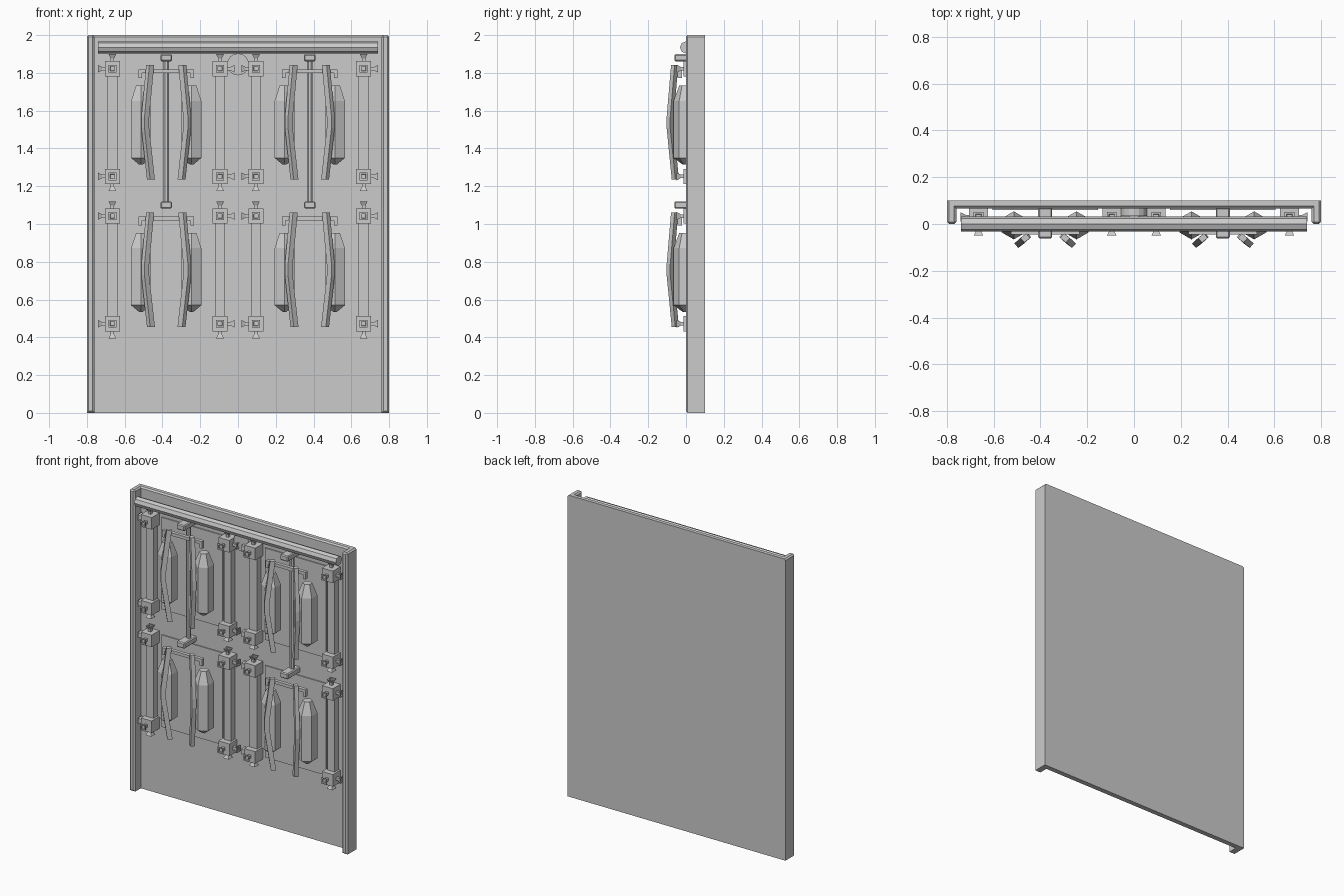
import bpy, bmesh, math
from mathutils import Vector

if "Cube" in bpy.data.objects:
    bpy.data.objects.remove(bpy.data.objects["Cube"])

PANEL = 0.067  # y of the recessed panel face


def finish(name, bm):
    bmesh.ops.recalc_face_normals(bm, faces=bm.faces)
    me = bpy.data.meshes.new(name)
    bm.to_mesh(me)
    bm.free()
    ob = bpy.data.objects.new(name, me)
    bpy.context.collection.objects.link(ob)
    return ob


def loft(bm, rings):
    """Skin a list of equal-length point rings and cap both ends."""
    vs = [[bm.verts.new(p) for p in r] for r in rings]
    n = len(vs[0])
    for a, b in zip(vs, vs[1:]):
        for i in range(n):
            bm.faces.new((a[i], a[(i + 1) % n], b[(i + 1) % n], b[i]))
    bm.faces.new(vs[0])
    bm.faces.new(vs[-1])


def box(bm, x0, x1, y0, y1, z0, z1):
    loft(bm, [[(x0, y0, z), (x1, y0, z), (x1, y1, z), (x0, y1, z)] for z in (z0, z1)])


def bevel(bm, w, keep=lambda e: True):
    bmesh.ops.bevel(bm, geom=[e for e in bm.edges if keep(e)], offset=w,
                    segments=1, affect='EDGES', profile=0.5)


def ring(c, axis, r, n, turn=0.0):
    """Polygon of n points around c, facing along axis."""
    axis = Vector(axis)
    u = Vector((1, 0, 0)) if abs(axis.x) < 0.5 else Vector((0, 1, 0))
    v = axis.cross(u)
    return [Vector(c) + r * (math.cos(a) * u + math.sin(a) * v)
            for a in (turn + i * math.tau / n for i in range(n))]


def prism(bm, c, axis, stations, n, turn=0.0):
    """stations: (distance along axis, radius)."""
    loft(bm, [ring(Vector(c) + Vector(axis) * d, axis, r, n, turn) for d, r in stations])


# U-shaped back panel with side flanges, bevelled except along the back
bm = bmesh.new()
prof = [(-.8, .1), (-.8, 0), (-.76, 0), (-.76, PANEL), (.76, PANEL), (.76, 0), (.8, 0), (.8, .1)]
loft(bm, [[(x, y, z) for x, y in prof] for z in (0, 2)])
bmesh.ops.recalc_face_normals(bm, faces=bm.faces)
bevel(bm, .009, lambda e: all(v.co.y < .05 for v in e.verts) or
      (all(v.co.z > 1.9 for v in e.verts) and any(v.co.y < .08 for v in e.verts)))
finish("back_panel", bm)

# Tube across the top
bm = bmesh.new()
prism(bm, (-.74, 0, 1.935), (1, 0, 0), [(0, .032), (1.48, .032)], 8)
finish("top_tube", bm)

# Round boss under the tube
bm = bmesh.new()
prism(bm, (0, .035, 1.845), (0, 1, 0), [(0, .058), (.035, .058)], 16)
finish("center_boss", bm)


def corner_block(cx, cz, sx, sz):
    """Cube with flared square studs facing outwards and to the front."""
    bm = bmesh.new()
    h = .04
    box(bm, cx - h, cx + h, -.012, PANEL + .003, cz - h, cz + h)
    q = math.pi / 4
    stud = [(-.005, .013), (.015, .013), (.037, .029), (.037, .017), (.029, .015)]
    prism(bm, (cx + sx * h, .03, cz), (sx, 0, 0), stud, 4, q)
    prism(bm, (cx, .03, cz + sz * h), (0, 0, sz), stud, 4, q)
    prism(bm, (cx, -.012, cz), (0, -1, 0), stud, 4, q)
    finish("corner_block", bm)


def canister(cx, cz):
    """Six-sided pod, tapered at both ends."""
    bm = bmesh.new()
    prism(bm, (cx, -.006, cz), (0, 0, 1),
          [(-.222, .012), (-.187, .06), (.115, .06), (.195, .03)], 6, math.pi / 6)
    finish("canister", bm)


def bowed_handle(cx, cz, s):
    """Square bar bowing outwards and forwards."""
    bm = bmesh.new()
    rings = []
    for dz, d in ((.305, 0), (.03, .026), (-.03, .026), (-.302, -.004)):
        c = Vector((cx + s * (.085 + d), -.06 - d * .9, cz + dz))
        rings.append([c + Vector((x, y, 0)) for x, y in
                      ((s * .021, 0), (s * .004, -.019), (-s * .021, 0), (-s * .004, .019))])
    loft(bm, rings)
    finish("bowed_handle", bm)


def bay(cx, cz):
    # Thin backing plate and upright rails
    bm = bmesh.new()
    box(bm, cx - .225, cx + .225, .06, .07, cz - .305, cz + .305)
    finish("bay_plate", bm)
    for sx in (-1, 1):
        bm = bmesh.new()
        x = cx + sx * .285
        box(bm, x - .027, x + .027, .025, .07, cz - .29, cz + .29)
        finish("upright_rail", bm)
        for sz in (-1, 1):
            corner_block(x, cz + sz * .285, sx, sz)
        canister(cx + sx * .134, cz)
        bowed_handle(cx, cz, sx)
    # Cross bar with short drop legs
    bm = bmesh.new()
    box(bm, cx - .147, cx + .147, -.045, -.022, cz + .262, cz + .282)
    for sx in (-1, 1):
        x = cx + sx * .138
        box(bm, x - .009, x + .009, -.045, -.022, cz + .235, cz + .265)
    finish("cross_bar", bm)


for x in (-.38, .38):
    for z in (1.537, .757):
        bay(x, z)
    # Vertical rod held between two bevelled blocks
    bm = bmesh.new()
    prism(bm, (x, .025, 1.1), (0, 0, 1), [(0, .016), (.78, .016)], 8, math.pi / 8)
    finish("vertical_rod", bm)
    for z in (1.1, 1.88):
        bm = bmesh.new()
        box(bm, x - .03, x + .03, -.062, .07, z - .019, z + .019)
        bmesh.ops.recalc_face_normals(bm, faces=bm.faces)
        bevel(bm, .006)
        finish("rod_bracket", bm)
